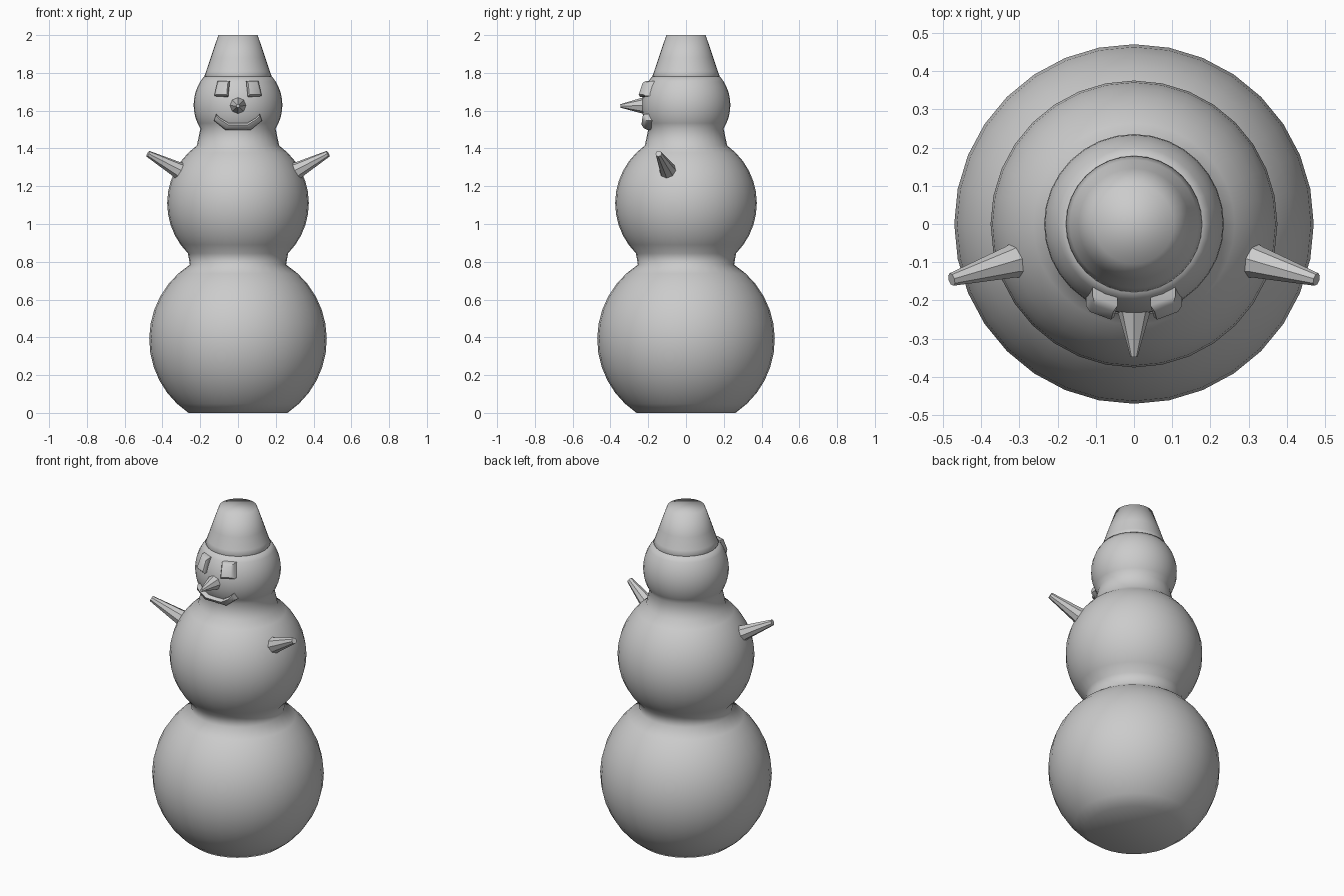
import bpy, bmesh, math
from mathutils import Vector

if "Cube" in bpy.data.objects:
    bpy.data.objects.remove(bpy.data.objects["Cube"])

SEG = 32
HEAD_Z = 1.63


def finish(name, bm, angle=None):
    bmesh.ops.recalc_face_normals(bm, faces=bm.faces)
    me = bpy.data.meshes.new(name)
    bm.to_mesh(me)
    bm.free()
    ob = bpy.data.objects.new(name, me)
    bpy.context.collection.objects.link(ob)
    bpy.context.view_layer.objects.active = ob
    for o in bpy.context.selected_objects:
        o.select_set(False)
    ob.select_set(True)
    if angle is None:
        bpy.ops.object.shade_smooth()
    else:
        bpy.ops.object.shade_smooth_by_angle(angle=math.radians(angle))
    return ob


def bridge(bm, rings):
    # closed skin through equal-length rings, capped at both ends
    loops = [[bm.verts.new(p) for p in r] for r in rings]
    n = len(loops[0])
    for a, b in zip(loops, loops[1:]):
        for i in range(n):
            j = (i + 1) % n
            bm.faces.new((a[i], a[j], b[j], b[i]))
    bm.faces.new(loops[0])
    bm.faces.new(loops[-1])


def arc(zc, r, z0, z1, steps):
    # points of a ball outline between two heights
    a0, a1 = math.asin((z0 - zc) / r), math.asin((z1 - zc) / r)
    angs = [a0 + (a1 - a0) * i / steps for i in range(steps + 1)]
    return [(r * math.cos(a), zc + r * math.sin(a)) for a in angs]


def lathe(name, profile, angle=None):
    bm = bmesh.new()
    bridge(bm, [[(r * math.cos(2 * math.pi * i / SEG), r * math.sin(2 * math.pi * i / SEG), z)
                 for i in range(SEG)] for r, z in profile])
    return finish(name, bm, angle)


def tapered(name, stations, sides, angle):
    # round rod through (point, radius) stations
    axis = Vector(stations[-1][0]) - Vector(stations[0][0])
    q = axis.to_track_quat('Z', 'Y')
    bm = bmesh.new()
    bridge(bm, [[Vector(p) + q @ Vector((r * math.cos(2 * math.pi * i / sides),
                                         r * math.sin(2 * math.pi * i / sides), 0))
                 for i in range(sides)] for p, r in stations])
    return finish(name, bm, angle)


def on_head(x, z, r):
    return (x, -math.sqrt(r * r - x * x - (z - HEAD_Z) ** 2), z)


def patch(name, outline, inner):
    # raised face feature wrapped on the head, with a bevelled front
    bm = bmesh.new()
    layers = [(outline, 0.21), (outline, 0.252), (inner, 0.263)]
    rings = [[on_head(x, z, r) for x, z in pts] for pts, r in layers]
    bridge(bm, rings)
    bmesh.ops.triangulate(bm, faces=[f for f in bm.faces if len(f.verts) > 4])
    return finish(name, bm, 50)


# Three snowballs with short necks, one continuous skin
body = arc(0.39, 0.47, 0.0, 0.785, 12)
body += arc(1.11, 0.375, 0.845, 1.415, 11)
body += arc(HEAD_Z, 0.235, 1.505, 1.78, 9)
lathe("snow_body", body)

# Bucket hat
lathe("bucket_hat", [(0.165, 1.76), (0.178, 1.785), (0.168, 1.81), (0.145, 1.88), (0.104, 2.0)], 80)

# Carrot nose
tapered("nose", [((0, -0.19, 1.627), 0.055), ((0, -0.225, 1.627), 0.044), ((0, -0.348, 1.625), 0.009)], 8, 30)

# Arms and eyes, mirrored left and right
for s, side in ((-1, "left"), (1, "right")):
    tapered(side + "_arm", [((s * 0.27, -0.085, 1.26), 0.058), ((s * 0.325, -0.10, 1.29), 0.042),
                            ((s * 0.477, -0.145, 1.372), 0.017)], 8, 40)
    eye = [(0.043, 1.757), (0.108, 1.757), (0.126, 1.677), (0.052, 1.672)]
    eye_in = [(0.054, 1.747), (0.101, 1.747), (0.115, 1.687), (0.060, 1.684)]
    patch(side + "_eye", [(s * x, z) for x, z in eye], [(s * x, z) for x, z in eye_in])

# Smile
upper = [(0.115, 1.583), (0.092, 1.560), (0.050, 1.535)]
lower = [(0.066, 1.497), (0.127, 1.547)]
half = upper[::-1] + lower[::-1]
smile = half + [(-x, z) for x, z in half[::-1]]
upper_in = [(0.113, 1.570), (0.094, 1.551), (0.051, 1.525)]
half_in = upper_in[::-1] + [(0.118, 1.549), (0.064, 1.507)]
patch("smile", smile, half_in + [(-x, z) for x, z in half_in[::-1]])
